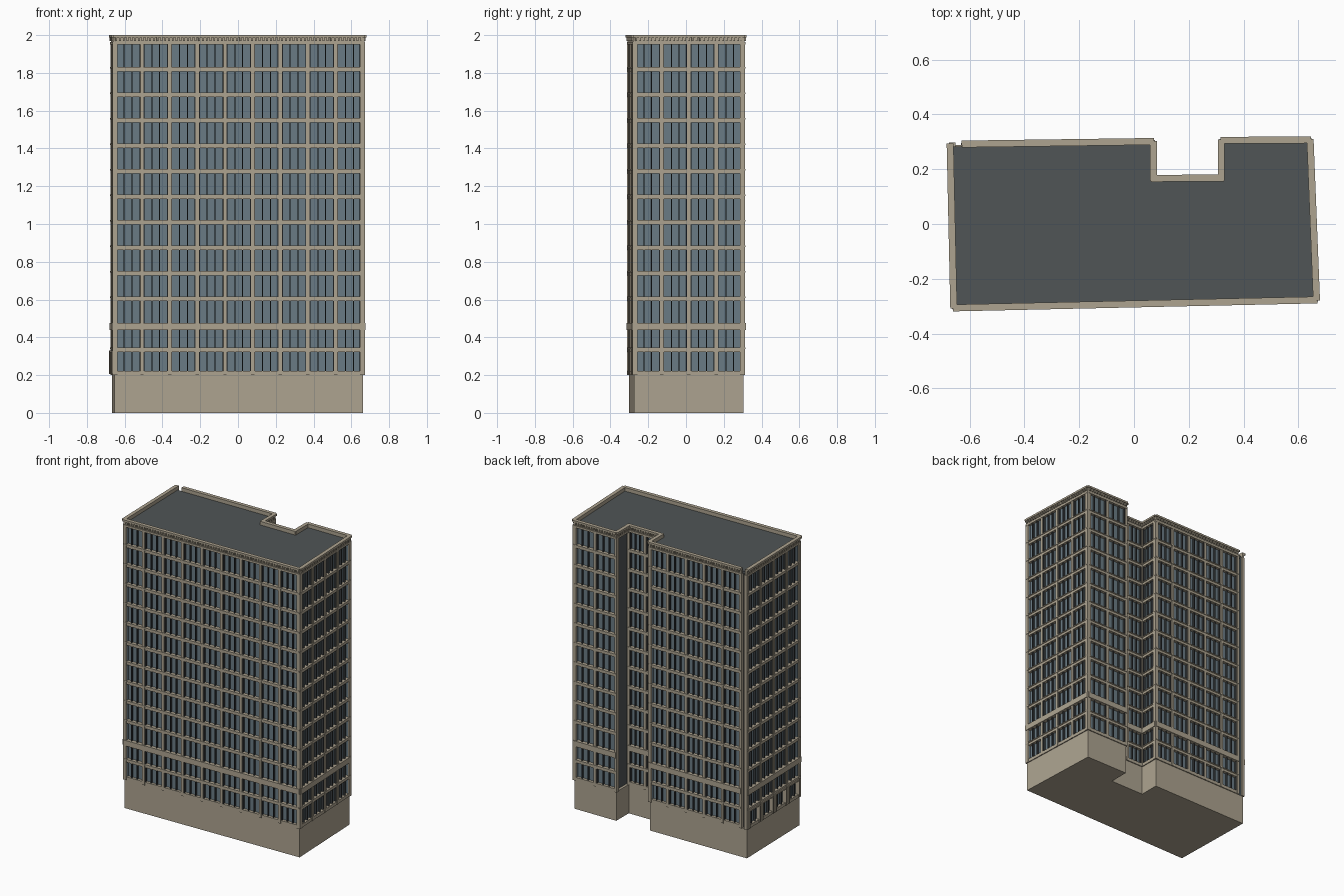
import bpy, bmesh
from mathutils import Vector, Matrix

if "Cube" in bpy.data.objects:
    bpy.data.objects.remove(bpy.data.objects["Cube"], do_unlink=True)


def material(name, rgb):
    m = bpy.data.materials.new(name)
    m.use_nodes = True
    m.diffuse_color = (*rgb, 1)
    m.node_tree.nodes["Principled BSDF"].inputs["Base Color"].default_value = (*rgb, 1)
    return m


STONE = material("beige stone", (0.42, 0.37, 0.28))
GLASS = material("blue grey glass", (0.145, 0.2, 0.235))
DARK = material("dark grey roofing", (0.08, 0.09, 0.093))
FRAME = material("charcoal frame", (0.035, 0.04, 0.043))

# Wall line, counter-clockwise from the front corner at -x
PLAN = [Vector(p) for p in [
    (-0.655, -0.303), (0.663, -0.274), (0.64, 0.304), (0.322, 0.302),
    (0.322, 0.165), (0.068, 0.163), (0.068, 0.298), (-0.668, 0.288)]]
BASE_TOP, FLOOR, FLOORS = 0.2, 0.135, 13
WALL_TOP = BASE_TOP + FLOOR * FLOORS


def finish(name, bm, mat):
    bmesh.ops.recalc_face_normals(bm, faces=bm.faces)
    mesh = bpy.data.meshes.new(name)
    bm.to_mesh(mesh)
    bm.free()
    mesh.materials.append(mat)
    obj = bpy.data.objects.new(name, mesh)
    bpy.context.collection.objects.link(obj)
    return obj


def inset(plan, d):
    """Move every edge of the plan inwards by d."""
    out = []
    for i, p in enumerate(plan):
        a = (p - plan[i - 1]).normalized()
        b = (plan[(i + 1) % len(plan)] - p).normalized()
        na, nb = Vector((-a.y, a.x)), Vector((-b.y, b.x))
        out.append(p + (na + nb) * (d / (1 + na.dot(nb))))
    return out


def prism(name, plan, z0, z1, mat):
    bm = bmesh.new()
    face = bm.faces.new([bm.verts.new((p.x, p.y, z0)) for p in plan])
    top = bmesh.ops.extrude_face_region(bm, geom=[face])["geom"]
    verts = [g for g in top if isinstance(g, bmesh.types.BMVert)]
    bmesh.ops.translate(bm, verts=verts, vec=(0, 0, z1 - z0))
    return finish(name, bm, mat)


def boxes(name, wall, parts, mat):
    """Boxes in wall space: u along the wall, v outwards, z up."""
    bm = bmesh.new()
    for u0, u1, v0, v1, z0, z1 in parts:
        lo, hi = Vector((u0, v0, z0)), Vector((u1, v1, z1))
        place = Matrix.Translation((lo + hi) / 2) @ Matrix.Diagonal((*(hi - lo), 1))
        bmesh.ops.create_cube(bm, size=1, matrix=wall @ place)
    return finish(name, bm, mat)


def wall_space(a, b):
    d = (b - a).normalized()
    return Matrix(((d.x, d.y, 0, a.x), (d.y, -d.x, 0, a.y),
                   (0, 0, 1, 0), (0, 0, 0, 1)))


def cornice(name, wall, length):
    u0, u1 = -0.006, length + 0.006
    parts = [(u0, u1, -0.009, 0.010, 1.95, 1.964),
             (u0, u1, -0.009, 0.005, 1.964, 1.987),
             (u0, u1, -0.009, 0.016, 1.987, 2.0)]
    # Dentils under the cap
    count = max(2, round(length / 0.02))
    for i in range(count):
        u = (i + 0.5) * length / count
        parts.append((u - 0.005, u + 0.005, 0, 0.013, 1.969, 1.987))
    boxes(name + "_cornice", wall, parts, STONE)


def facade(name, wall, length, bays):
    pitch = length / bays
    boxes(name + "_glass", wall,
          [(0, length, -0.018, -0.014, BASE_TOP, WALL_TOP)], GLASS)
    # Piers between the bays
    boxes(name + "_piers", wall,
          [(i * pitch - 0.009, i * pitch + 0.009, -0.017, 0.008, BASE_TOP, 1.96)
           for i in range(bays + 1)], STONE)
    # Dark window bars at the jambs and thirds of each bay
    bars = []
    for i in range(bays):
        left, clear = i * pitch + 0.011, pitch - 0.022
        for k in range(4):
            u = left + clear * k / 3
            bars.append((u - 0.0025, u + 0.0025, -0.016, 0.001, BASE_TOP, 1.955))
    boxes(name + "_window_bars", wall, bars, FRAME)
    # Floor bands, each with a thin projecting lip
    u0, u1 = -0.004, length + 0.004
    bands = [(u0, u1, -0.017, 0.006, BASE_TOP, BASE_TOP + 0.022)]
    for k in range(1, FLOORS):
        z = BASE_TOP + FLOOR * k
        if k == 2:
            bands.append((u0, u1, -0.017, 0.013, z - 0.032, z + 0.006))
        else:
            bands.append((u0, u1, -0.017, 0.006, z - 0.012, z + 0.006))
            bands.append((u0, u1, -0.017, 0.0105, z + 0.004, z + 0.011))
    boxes(name + "_floor_bands", wall, bands, STONE)


# Solid masses
prism("base", PLAN, 0, BASE_TOP, STONE)
prism("core", inset(PLAN, 0.017), BASE_TOP, 1.965, DARK)
prism("roof", inset(PLAN, 0.006), 1.958, 1.975, DARK)

# Name, number of bays (0 is a blank wall) and gap at the far end, per plan edge
WALLS = [("front", 9, 0), ("left_side", 4, 0), ("back_left", 2, 0),
         ("recess_blank", 0, 0), ("recess_back", 2, 0), ("recess_side", 1, 0),
         ("back_right", 5, 0.045), ("right_side", 4, 0)]
for i, (name, bays, gap) in enumerate(WALLS):
    a, b = PLAN[i], PLAN[(i + 1) % len(PLAN)]
    wall, length = wall_space(a, b), (b - a).length - gap
    cornice(name, wall, length)
    if bays:
        facade(name, wall, length, bays)

# Projecting window surrounds on the lowest floor of the right side
a, b = PLAN[-1], PLAN[0]
wall, pitch = wall_space(a, b), (b - a).length / 4
surround = []
for i in range(4):
    u0, u1 = i * pitch + 0.012, (i + 1) * pitch - 0.012
    z0, z1 = BASE_TOP + 0.005, BASE_TOP + FLOOR - 0.006
    surround += [(u0, u0 + 0.008, -0.015, 0.014, z0, z1),
                 (u1 - 0.008, u1, -0.015, 0.014, z0, z1),
                 (u0, u1, -0.015, 0.014, z1 - 0.01, z1)]
boxes("right_side_window_surrounds", wall, surround, STONE)
